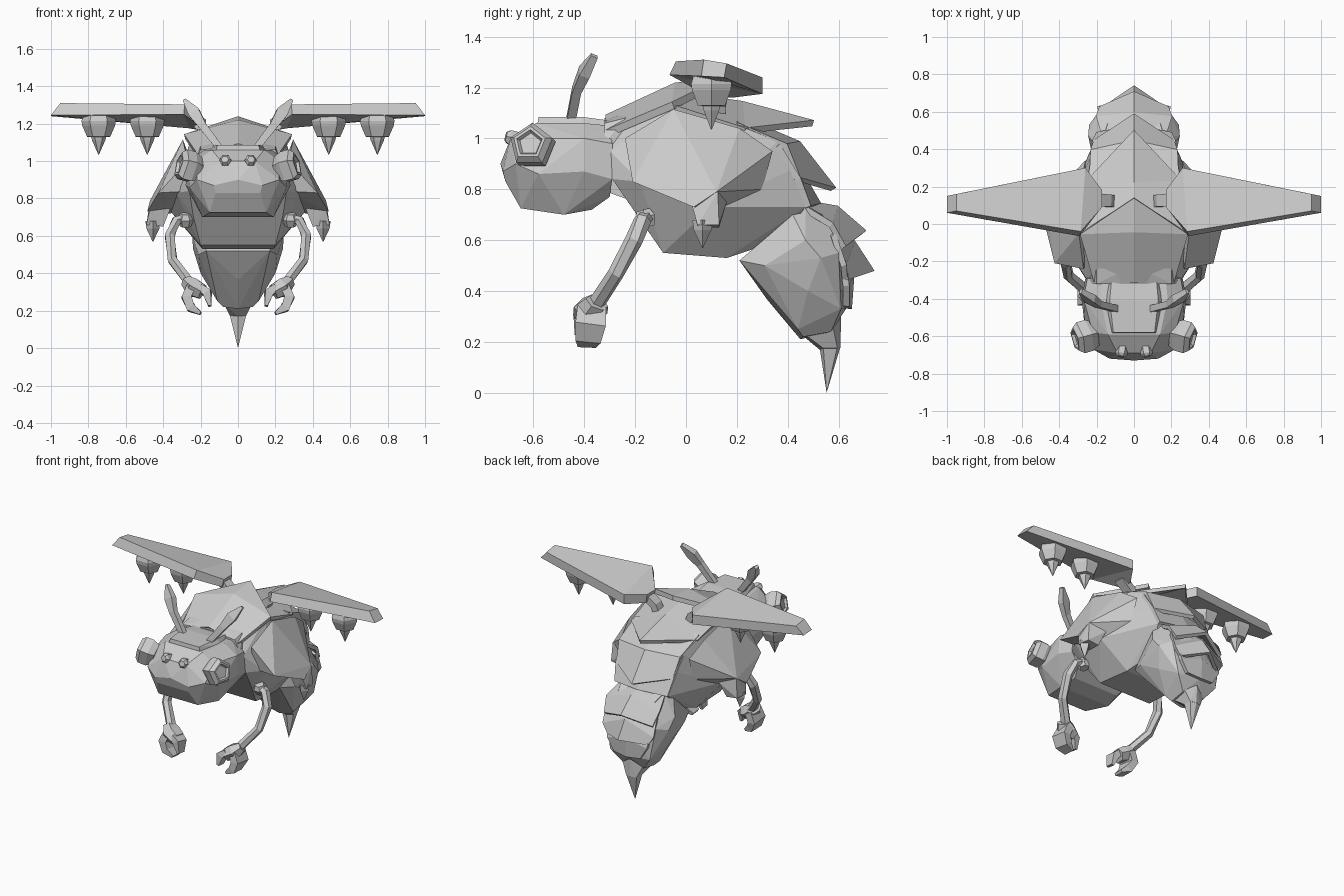
import bpy, bmesh, math
from mathutils import Vector

grey = bpy.data.materials.new("light_grey")
grey.diffuse_color = (0.6, 0.6, 0.6, 1)


def finish(name, bm, mirror=False, thick=0.0):
    bmesh.ops.recalc_face_normals(bm, faces=bm.faces)
    me = bpy.data.meshes.new(name)
    bm.to_mesh(me)
    bm.free()
    me.materials.append(grey)
    ob = bpy.data.objects.new(name, me)
    bpy.context.collection.objects.link(ob)
    if thick:
        s = ob.modifiers.new("thickness", 'SOLIDIFY')
        s.thickness, s.offset = thick, 0
    if mirror:
        ob.modifiers.new("mirror", 'MIRROR').use_mirror_merge = False
    return ob


def hull(name, pts, symmetric=True, mirror=False):
    """Faceted solid around points; symmetric adds the -x half."""
    bm = bmesh.new()
    allp = set(pts)
    if symmetric:
        allp |= {(-x, y, z) for x, y, z in pts}
    for p in sorted(allp):
        bm.verts.new(p)
    bmesh.ops.convex_hull(bm, input=bm.verts)
    bmesh.ops.delete(bm, geom=[v for v in bm.verts if not v.link_faces], context='VERTS')
    bmesh.ops.dissolve_limit(bm, angle_limit=math.radians(4), verts=bm.verts, edges=bm.edges)
    return finish(name, bm, mirror)


def loft(name, rings, mirror=False):
    """Closed skin over rings with equal point counts."""
    bm = bmesh.new()
    vs = [[bm.verts.new(p) for p in r] for r in rings]
    n = len(vs[0])
    for a, b in zip(vs, vs[1:]):
        for i in range(n):
            j = (i + 1) % n
            bm.faces.new((a[i], a[j], b[j], b[i]))
    bm.faces.new(vs[0])
    bm.faces.new(vs[-1])
    return finish(name, bm, mirror)


def limb(name, pts, sizes, sides=6, mirror=True):
    """Tapered bar along a path; sizes are half widths (across, along y)."""
    pts = [Vector(p) for p in pts]
    rings = []
    for i, p in enumerate(pts):
        t = (pts[min(i + 1, len(pts) - 1)] - pts[max(i - 1, 0)]).normalized()
        u = Vector((0, 1, 0))
        u = (u - t * u.dot(t)).normalized()
        v = t.cross(u)
        a, b = sizes[i]
        rings.append([p + v * a * math.cos(k) + u * b * math.sin(k)
                      for k in [2 * math.pi * (j + .5) / sides for j in range(sides)]])
    return loft(name, rings, mirror)


def turned(name, centre, axis, profile, sides, spin=0.0):
    """Revolved part: profile of (distance, radius) along axis."""
    q = Vector(axis).to_track_quat('Z', 'Y')
    c = Vector(centre)
    return loft(name, [[c + q @ Vector((r * math.cos(k), r * math.sin(k), d))
                for k in [spin + 2 * math.pi * j / sides for j in range(sides)]]
                for d, r in profile], True)


def plate(name, ridge, edge, thick=0.025):
    """Folded armour plate: centre ridge (y, z) to side edges (x, y, z)."""
    bm = bmesh.new()
    mid = [bm.verts.new((0, y, z)) for y, z in ridge]
    for s in (1, -1):
        out = [bm.verts.new((s * x, y, z)) for x, y, z in edge]
        for i in range(len(mid) - 1):
            if i + 1 < len(out):
                bm.faces.new((mid[i], mid[i + 1], out[i + 1], out[i]))
            else:
                bm.faces.new((mid[i], mid[i + 1], out[-1]))
    return finish(name, bm, thick=thick)


# Head with brow plate and neck
hull("head", [(0, -.73, .90), (.13, -.72, .87), (.22, -.67, .90), (.09, -.69, 1.0),
              (.14, -.59, 1.06), (.22, -.58, 1.0), (.26, -.58, .86), (.28, -.40, .87),
              (.27, -.40, 1.0), (.18, -.40, 1.06), (.17, -.30, 1.05), (.25, -.29, .98),
              (.26, -.29, .84), (.2, -.30, .77), (.15, -.65, .725), (.19, -.48, .70),
              (.17, -.37, .72), (.12, -.71, .83)])
hull("brow_plate", [(.12, -.585, 1.05), (.11, -.58, 1.085), (.13, -.41, 1.085), (.155, -.41, 1.05),
                    (.12, -.30, 1.07), (.14, -.30, 1.03)])
hull("neck", [(.2, -.34, 1.0), (.2, -.34, .8), (.2, -.2, 1.0), (.2, -.2, .75)])

# Pentagonal big eyes and small front eyes
turned("side_eye", (.255, -.60, .965), (.9, -.25, .25),
       [(-.05, .07), (-.01, .09), (.04, .09), (.065, .068), (.065, .055), (.05, .045)], 5, .3)
turned("front_eye", (.065, -.675, 1.0), (.15, -1, .25),
       [(-.02, .032), (.02, .032), (.035, .02)], 6)

# Antennae
limb("antenna", [(.09, -.455, 1.06), (.19, -.43, 1.19), (.235, -.40, 1.26), (.285, -.36, 1.325)],
     [(.025, .025), (.03, .025), (.045, .03), (.012, .02)], 4)

# Thorax
hull("thorax", [(.15, -.30, 1.05), (.25, -.30, .95), (.26, -.29, .84), (.24, -.20, .71),
                (.2, -.09, .55), (.19, .16, .53), (.13, .37, .60), (.2, .47, .73),
                (.22, .42, .88), (.23, .36, .99), (.25, .21, 1.05), (.25, -.05, 1.13),
                (.22, -.24, 1.03), (.33, -.18, .83), (.36, .10, .73), (.26, .30, .72),
                (0, -.05, 1.16), (0, .21, 1.10)])

# Flared side armour with a lower tab and a downward spike
hull("side_armour", [(.27, -.24, 1.0), (.295, -.05, 1.115), (.285, .21, 1.04), (.425, -.21, .83),
                     (.485, .03, .73), (.47, .12, .79), (.26, .34, .95), (.27, .30, .80),
                     (.25, -.21, .84), (.36, .12, .72), (.25, 0, 1.0)], False, True)
hull("armour_tab", [(.47, .02, .75), (.49, .045, .66), (.48, .13, .66), (.47, .125, .79),
                    (.40, .05, .65), (.40, .13, .65), (.36, .03, .75), (.36, .16, .75)], False, True)
turned("armour_spike", (.455, .065, .68), (0, 0, -1), [(0, .04), (.04, .035), (.11, .002)], 4)

# Overlapping back plates, each ending in a point
plate("front_back_plate", [(-.31, 1.08), (-.04, 1.205), (.14, 1.225)],
      [(.21, -.31, 1.02), (.285, -.05, 1.13)], .03)
hull("front_collar", [(.2, -.32, 1.06), (.24, -.32, .98), (.22, -.24, .98), (.2, -.24, 1.08),
                      (0, -.32, 1.08), (0, -.22, 1.12)])
plate("middle_back_plate", [(-.03, 1.17), (.22, 1.135), (.50, 1.06)],
      [(.27, -.05, 1.12), (.25, .23, 1.03)])
plate("rear_back_plate", [(.18, 1.09), (.44, .98), (.58, .80)],
      [(.24, .20, 1.05), (.23, .39, .97), (.21, .44, .84)])
plate("low_back_plate", [(.30, 1.0), (.44, .88), (.52, .74)],
      [(.235, .36, .97), (.22, .44, .84), (.20, .48, .73)])

# Abdomen, its ridge plates and the stinger
hull("abdomen", [(.17, .21, .52), (.2, .42, .70), (.16, .47, .74), (.245, .47, .60), (.21, .31, .50),
                 (.24, .53, .53), (.20, .48, .40), (.11, .44, .25), (.08, .46, .22), (.08, .57, .24),
                 (.15, .61, .33), (.19, .60, .55), (.13, .57, .68), (0, .22, .50), (0, .32, .365),
                 (0, .45, .21), (0, .63, .33), (0, .64, .58)])
plate("upper_tail_plate", [(.44, .75), (.59, .725), (.70, .63)],
      [(.16, .44, .74), (.2, .57, .66), (.18, .62, .57)])
plate("middle_tail_plate", [(.56, .67), (.655, .59), (.73, .475)],
      [(.19, .58, .62), (.19, .62, .50), (.15, .625, .44)])
plate("lower_tail_plate", [(.60, .54), (.65, .46), (.64, .33)],
      [(.16, .62, .50), (.15, .63, .42), (.10, .63, .34)])
hull("stinger_base", [(.075, .46, .235), (.075, .58, .25), (0, .44, .24), (0, .61, .30),
                      (.045, .54, .175), (.04, .595, .175), (0, .525, .17), (0, .607, .175)])
hull("stinger_tip", [(.045, .54, .18), (.04, .595, .18), (0, .525, .18), (0, .607, .18),
                     (0, .553, 0)])

# Wings funnelling inward to their mounts
loft("wing", [
    [(.18, .08, 1.17), (.17, .09, 1.22), (.17, .18, 1.22), (.18, .18, 1.16)],
    [(.29, -.065, 1.25), (.285, -.04, 1.303), (.26, .30, 1.24), (.26, .30, 1.175)],
    [(1, .06, 1.245), (.95, .07, 1.31), (.95, .16, 1.295), (1, .15, 1.24)]], True)
limb("wing_mount", [(.11, .12, 1.07), (.14, .125, 1.14), (.22, .13, 1.20)],
     [(.03, .045), (.035, .045), (.035, .05)], 4)

# Pods hanging below the wings
for i, x in enumerate((.485, .745)):
    turned("pod_%d" % i, (x, .10, 1.265), (0, 0, -1),
           [(0, .075), (.05, .092), (.075, .088), (.135, .062), (.137, .04), (.155, .035), (.23, .002)], 6)

# Arms with pincers
turned("shoulder", (.28, -.16, .69), (0, -.3, 1), [(-.04, .03), (0, .045), (.03, .03)], 6)
limb("arm", [(.26, -.15, .70), (.33, -.17, .68), (.365, -.205, .60), (.35, -.275, .47), (.25, -.36, .34)],
     [(.025, .03), (.028, .035), (.03, .035), (.028, .032), (.03, .035)], 6)
limb("palm", [(.275, -.35, .355), (.24, -.375, .325), (.19, -.385, .30)],
     [(.035, .05), (.055, .07), (.045, .06)], 6)
limb("outer_claw", [(.25, -.37, .33), (.275, -.375, .27), (.25, -.385, .215), (.20, -.39, .185)],
     [(.035, .08), (.037, .085), (.035, .07), (.012, .05)], 4)
limb("inner_claw", [(.20, -.39, .32), (.165, -.40, .295), (.15, -.41, .225)],
     [(.03, .06), (.034, .06), (.012, .04)], 4)
